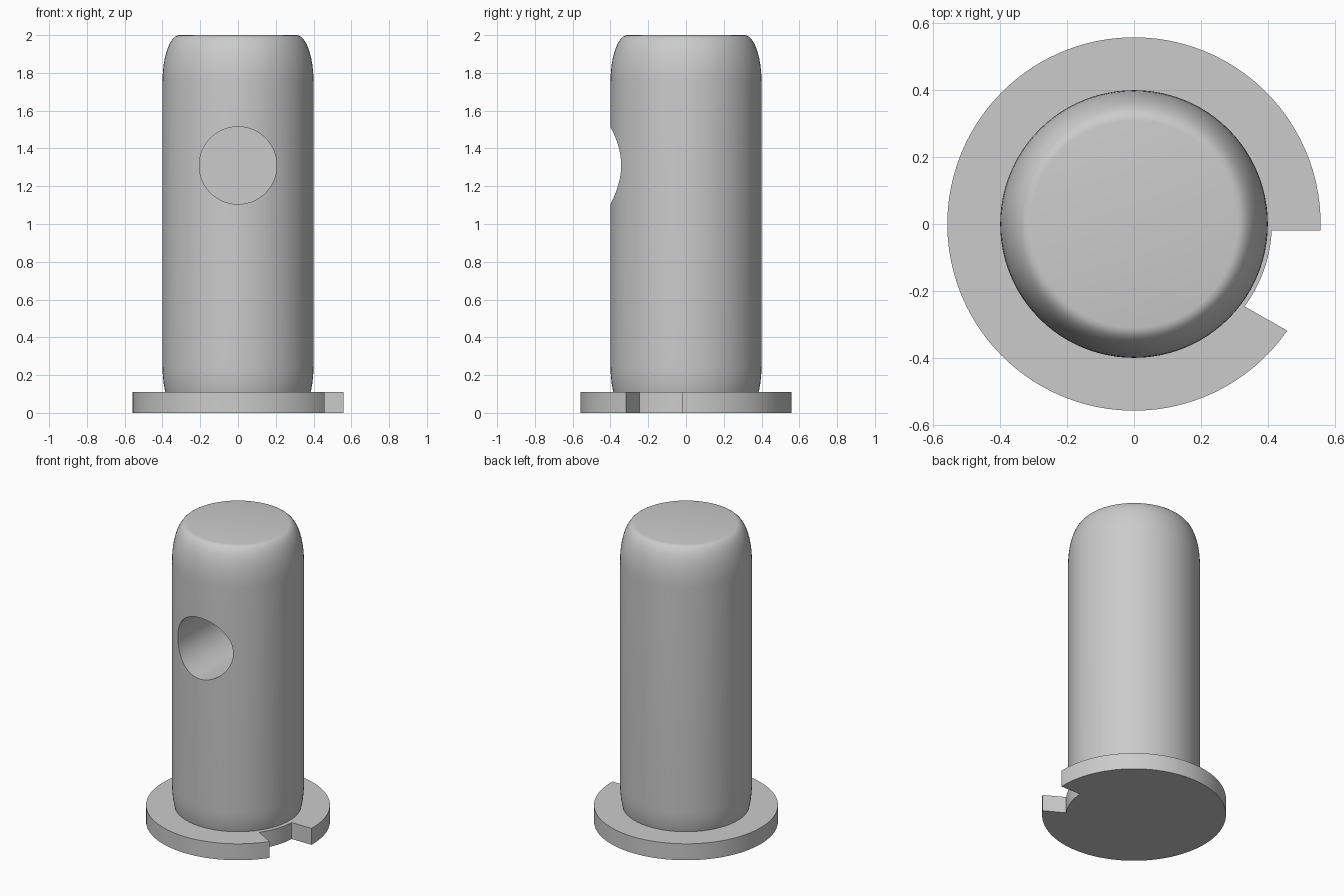
import bpy, bmesh
from math import pi, sin, cos, atan2, radians

if "Cube" in bpy.data.objects:
    bpy.data.objects.remove(bpy.data.objects["Cube"])

grey = bpy.data.materials.new("plain grey")
grey.use_nodes = True
colour = (0.6, 0.6, 0.6, 1)
grey.diffuse_color = colour
grey.node_tree.nodes["Principled BSDF"].inputs["Base Color"].default_value = colour


def make_object(name, bm):
    bmesh.ops.recalc_face_normals(bm, faces=bm.faces)
    mesh = bpy.data.meshes.new(name)
    bm.to_mesh(mesh)
    bm.free()
    obj = bpy.data.objects.new(name, mesh)
    mesh.materials.append(grey)
    bpy.context.collection.objects.link(obj)
    return obj


def smooth(obj):
    bpy.ops.object.select_all(action='DESELECT')
    obj.select_set(True)
    bpy.context.view_layer.objects.active = obj
    bpy.ops.object.shade_smooth_by_angle(angle=radians(30))


def lathe(name, profile, sides):
    """Revolve (radius, z) points and close both ends with flat caps."""
    bm = bmesh.new()
    rings = [[bm.verts.new((r * cos(2 * pi * i / sides), r * sin(2 * pi * i / sides), z))
              for i in range(sides)] for r, z in profile]
    for low, high in zip(rings, rings[1:]):
        for i in range(sides):
            j = (i + 1) % sides
            bm.faces.new((low[i], low[j], high[j], high[i]))
    bm.faces.new(rings[0][::-1])
    bm.faces.new(rings[-1])
    return make_object(name, bm)


# Pin: a cylinder with elliptical rounding at both ends
RADIUS, HEIGHT, ROUND_R, ROUND_Z, STEPS = 0.4, 2.0, 0.09, 0.25, 12
corner = [(RADIUS - ROUND_R + ROUND_R * sin(a), ROUND_Z * (1 - cos(a)))
          for a in (pi / 2 * i / STEPS for i in range(STEPS + 1))]
base_lift = 0.005
profile = [(r, max(z, base_lift)) for r, z in corner[1:]]
profile += [(r, HEIGHT - z) for r, z in reversed(corner)]
pin = lathe("pin", profile, 96)

# Blind round hole in the front of the pin
HOLE_R, HOLE_Z, FRONT, FLOOR = 0.205, 1.31, -0.6, 0.1
bm = bmesh.new()
bmesh.ops.create_cone(bm, cap_ends=True, segments=64, radius1=HOLE_R, radius2=HOLE_R,
                      depth=FLOOR - FRONT)
cutter = make_object("hole_cutter", bm)
cutter.rotation_euler.x = pi / 2
cutter.location = (0, (FRONT + FLOOR) / 2, HOLE_Z)
cutter.hide_render = True
cut = pin.modifiers.new("hole", 'BOOLEAN')
cut.operation = 'DIFFERENCE'
cut.solver = 'EXACT'
cut.object = cutter
bpy.context.view_layer.objects.active = pin
bpy.ops.object.modifier_apply(modifier=cut.name)
bpy.data.objects.remove(cutter)
smooth(pin)


# Flange: a disc outline with a notch down to the pin, extruded upward
def arc(radius, start, end, count):
    return [(radius * cos(start + (end - start) * i / count),
             radius * sin(start + (end - start) * i / count)) for i in range(count + 1)]


FLANGE_R, NOTCH_R, THICK = 0.558, 0.412, 0.11
outer = arc(FLANGE_R, atan2(-0.02, FLANGE_R), 2 * pi + atan2(-0.318, 0.457), 88)
inner = arc(NOTCH_R, atan2(-0.25, 0.335), atan2(-0.02, NOTCH_R), 12)
bm = bmesh.new()
base = bm.faces.new([bm.verts.new((x, y, 0)) for x, y in outer + inner])
top = bmesh.ops.extrude_face_region(bm, geom=[base])
bmesh.ops.translate(bm, vec=(0, 0, THICK),
                    verts=[v for v in top["geom"] if isinstance(v, bmesh.types.BMVert)])
flange = make_object("flange", bm)
smooth(flange)
